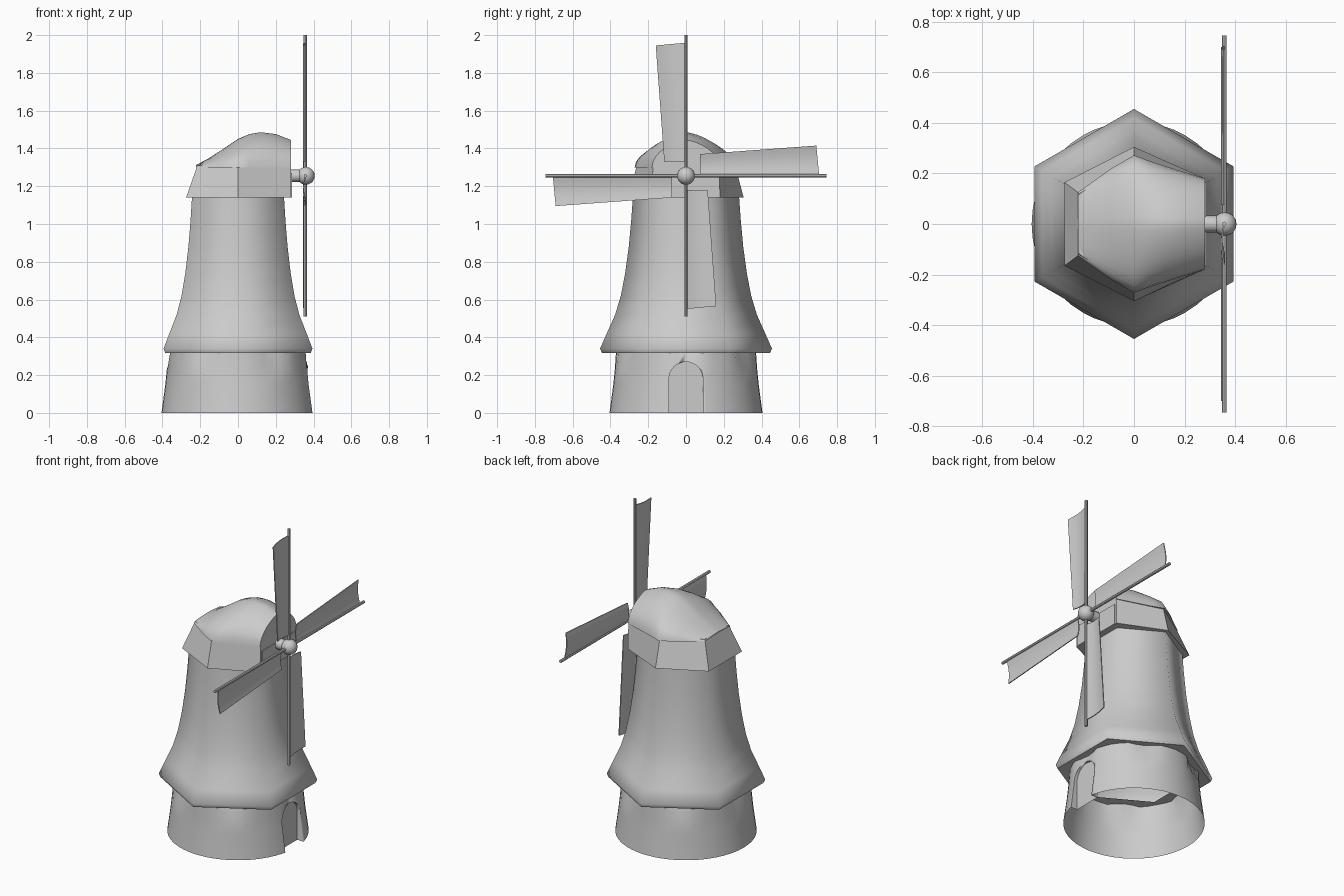
import bpy, bmesh, math
from math import sin, cos, pi, radians
from mathutils import Matrix

if "Cube" in bpy.data.objects:
    bpy.data.objects.remove(bpy.data.objects["Cube"], do_unlink=True)

grey = bpy.data.materials.new("plain grey")
grey.use_nodes = True
COLOUR = (0.6, 0.6, 0.6, 1)
grey.diffuse_color = COLOUR
grey.node_tree.nodes["Principled BSDF"].inputs["Base Color"].default_value = COLOUR


def finish(name, bm, angle=40):
    bmesh.ops.recalc_face_normals(bm, faces=bm.faces)
    mesh = bpy.data.meshes.new(name)
    bm.to_mesh(mesh)
    bm.free()
    mesh.materials.append(grey)
    obj = bpy.data.objects.new(name, mesh)
    bpy.context.collection.objects.link(obj)
    bpy.ops.object.select_all(action='DESELECT')
    obj.select_set(True)
    bpy.context.view_layer.objects.active = obj
    bpy.ops.object.shade_smooth_by_angle(angle=radians(angle))
    return obj


def loft(bm, rings, closed=True, caps=(False, False)):
    """Bridge equal-length rows of points with quads."""
    rows = [[bm.verts.new(p) for p in ring] for ring in rings]
    n = len(rows[0])
    for a, b in zip(rows, rows[1:]):
        for i in range(n if closed else n - 1):
            j = (i + 1) % n
            bm.faces.new((a[i], a[j], b[j], b[i]))
    for row, cap in zip((rows[0], rows[-1]), caps):
        if cap:
            bm.faces.new(row)


def hexagon(r, z):
    return [(r * cos(pi / 6 + k * pi / 3), r * sin(pi / 6 + k * pi / 3), z) for k in range(6)]


def cylinder(name, radius, length, matrix, sides=12):
    bm = bmesh.new()
    bmesh.ops.create_cone(bm, cap_ends=True, segments=sides, radius1=radius,
                          radius2=radius, depth=length, matrix=matrix)
    return finish(name, bm)


# Round base wall, pulled in under the middle of each skirt side
def wall(r, z, dip=0):
    ring = []
    for k in range(48):
        a = k * pi / 24
        rr = r - dip * max(0, cos(6 * a))
        ring.append((rr * cos(a), rr * sin(a), z))
    return ring


bm = bmesh.new()
loft(bm, [wall(.405, 0), wall(.385, .15), wall(.377, .23), wall(.37, .33, .035)], caps=(True, True))
base = finish("base_wall", bm)

# Arched doorway cut into the base
arch = [(-.09, -.1), (.09, -.1)] + [(.09 * cos(k * pi / 16), .18 + .09 * sin(k * pi / 16)) for k in range(17)]
bm = bmesh.new()
loft(bm, [[(x, y, z) for y, z in arch] for x in (.35, .6)], caps=(True, True))
cutter = finish("door_cutter", bm)
cutter.hide_render = True
mod = base.modifiers.new("doorway", 'BOOLEAN')
mod.operation = 'DIFFERENCE'
mod.object = cutter
bpy.context.view_layer.objects.active = base
bpy.ops.object.modifier_apply(modifier=mod.name)
bpy.data.objects.remove(cutter, do_unlink=True)

# The base is open below and above
bm = bmesh.new()
bm.from_mesh(base.data)
ends = [f for f in bm.faces if abs(f.normal.z) > .95 and (f.calc_center_median().z < .01 or f.calc_center_median().z > .32)]
bmesh.ops.delete(bm, geom=ends, context='FACES')
bm.to_mesh(base.data)
bm.free()

# Six-sided flared tower with a skirt
profile = [(.34, .325), (.445, .318), (.455, .34), (.42, .42), (.375, .52), (.345, .62),
           (.322, .74), (.303, .88), (.29, 1.02), (.28, 1.16)]
bm = bmesh.new()
loft(bm, [hexagon(r, z) for r, z in profile])
finish("tower", bm, 62)

# Cap band, flat on the sail side
def band(x, y, side, z, fy):
    return [(.28, -fy, z), (.28, fy, z), (0, y, z), (-x, side, z), (-x, -side, z), (0, -y, z)]


bm = bmesh.new()
loft(bm, [band(.275, .305, .165, 1.14, .18), band(.215, .26, .12, 1.31, .175)], caps=(True, True))
finish("cap_band", bm, 30)

# Domed cap roof, lofted along x from (x, half width, crest height)
sections = [(-.222, .125, 1.312), (-.16, .17, 1.345), (-.09, .22, 1.39), (0, .272, 1.45), (.06, .25, 1.476),
            (.12, .23, 1.486), (.2, .205, 1.476), (.28, .18, 1.445)]
EAVE = 1.3
rows = []
for x, w, h in sections:
    row = []
    for k in range(17):
        t = pi * k / 16
        c = cos(t)
        row.append((x, w * math.copysign(abs(c) ** 1.4, c), EAVE + (h - EAVE) * sin(t)))
    rows.append(row)
bm = bmesh.new()
loft(bm, rows, closed=True, caps=(True, True))
finish("cap_roof", bm, 50)

# Sail side block and windshaft
bm = bmesh.new()
bmesh.ops.create_cube(bm, size=1, matrix=Matrix.Translation((.245, 0, 1.205)) @ Matrix.Diagonal((.08, .33, .13, 1)))
finish("shaft_block", bm)

HUB_X, HUB_Z, REACH = .357, 1.255, .745
cylinder("windshaft", .033, .12, Matrix.Translation((.3, 0, HUB_Z)) @ Matrix.Rotation(pi / 2, 4, 'Y'))
bm = bmesh.new()
bmesh.ops.create_uvsphere(bm, u_segments=16, v_segments=10, radius=.047,
                          matrix=Matrix.Translation((HUB_X + .002, 0, HUB_Z)))
finish("hub", bm)

# Four sails, each a pole with a slightly bowed board
for q in range(4):
    turn = Matrix.Translation((HUB_X, 0, HUB_Z)) @ Matrix.Rotation(q * pi / 2, 4, 'X')
    cylinder(f"sail_pole_{q + 1}", .009, REACH,
             turn @ Matrix.Translation((0, REACH / 2, 0)) @ Matrix.Rotation(pi / 2, 4, 'X'), 8)
    bm = bmesh.new()
    rows = []
    for k in range(7):
        f = k / 6
        bow = -.01 * sin(pi * f)
        inner = (.075, .115 * f)
        outer = (.705 - .015 * f, .16 * f)
        rows.append([(bow + dx, y, z) for dx, (y, z) in
                     ((.003, inner), (.003, outer), (-.003, outer), (-.003, inner))])
    loft(bm, rows, caps=(True, True))
    bm.transform(turn)
    finish(f"sail_board_{q + 1}", bm)
